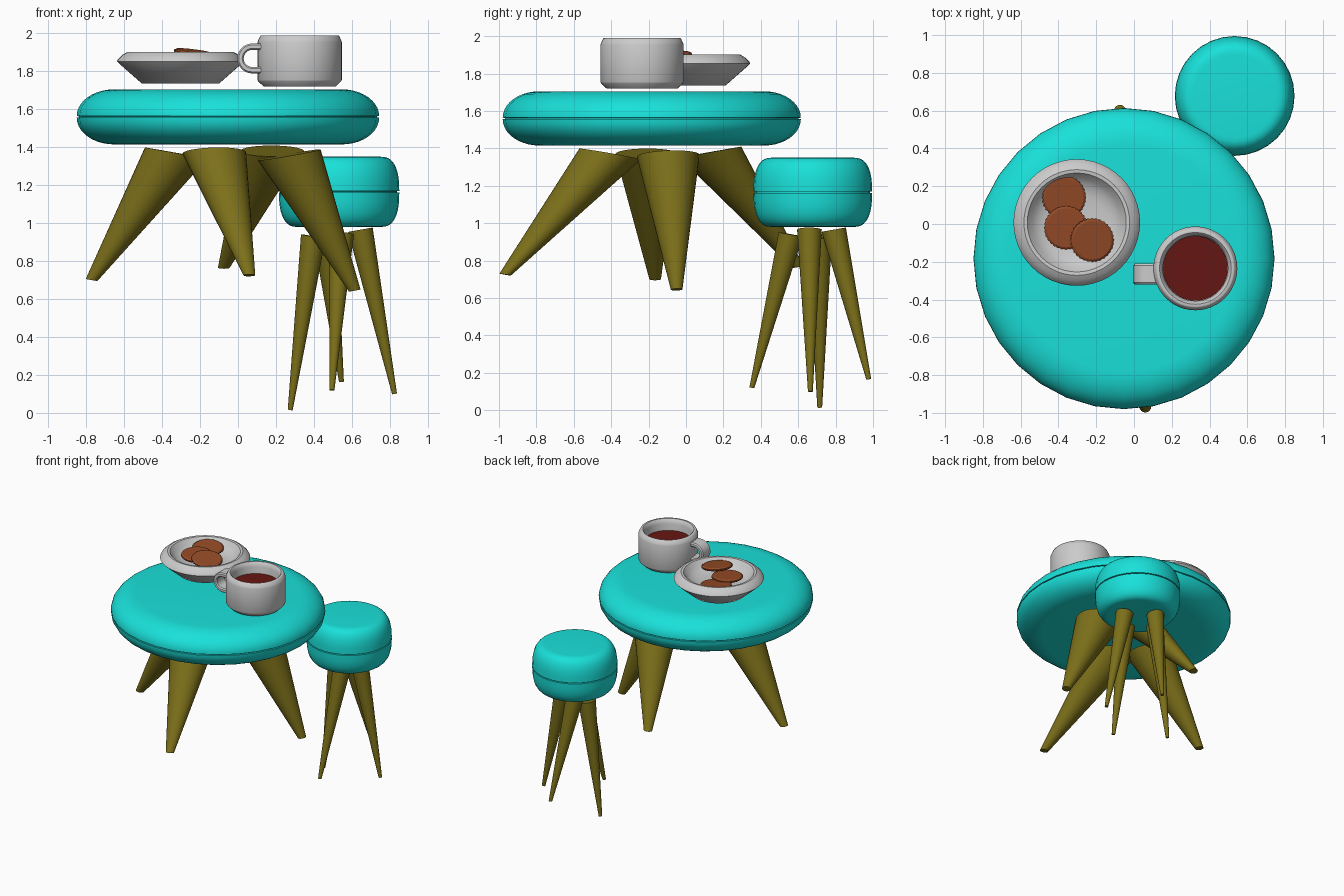
import bpy, bmesh
from math import sin, cos, pi, radians
from mathutils import Vector, Matrix

if "Cube" in bpy.data.objects:
    bpy.data.objects.remove(bpy.data.objects["Cube"])


def material(name, rgb):
    m = bpy.data.materials.new(name)
    m.diffuse_color = (*rgb, 1)
    m.use_nodes = True
    m.node_tree.nodes["Principled BSDF"].inputs["Base Color"].default_value = m.diffuse_color
    return m


TEAL = material("teal", (0.01, 0.75, 0.70))
OLIVE = material("olive", (0.20, 0.16, 0.01))
BISCUIT = material("biscuit", (0.30, 0.07, 0.02))
TEA = material("tea", (0.13, 0.008, 0.006))


def finish(name, bm, mat=None, angle=35):
    bmesh.ops.recalc_face_normals(bm, faces=bm.faces)
    me = bpy.data.meshes.new(name)
    bm.to_mesh(me)
    bm.free()
    ob = bpy.data.objects.new(name, me)
    bpy.context.collection.objects.link(ob)
    if mat:
        me.materials.append(mat)
    bpy.ops.object.select_all(action='DESELECT')
    ob.select_set(True)
    bpy.context.view_layer.objects.active = ob
    bpy.ops.object.shade_smooth_by_angle(angle=radians(angle))
    return ob


def loft(bm, rings):
    """Skin a list of point rings and cap both ends."""
    vs = [[bm.verts.new(p) for p in ring] for ring in rings]
    n = len(vs[0])
    for a, b in zip(vs, vs[1:]):
        for i in range(n):
            j = (i + 1) % n
            bm.faces.new((a[i], a[j], b[j], b[i]))
    bm.faces.new(vs[0][::-1])
    bm.faces.new(vs[-1])


def lathe(name, profile, centre, mat=None, n=32, ripple=0, tilt=None):
    """Spin (radius, z) points; ripple makes a crinkled edge."""
    x, y = centre[:2]
    z0 = centre[2] if len(centre) > 2 else 0
    rings = [[(r * (1 - ripple * (i % 2)) * cos(2 * pi * i / n),
               r * (1 - ripple * (i % 2)) * sin(2 * pi * i / n), z)
              for i in range(n)] for r, z in profile]
    bm = bmesh.new()
    loft(bm, rings)
    m = Matrix.Translation((x, y, z0))
    if tilt:
        m = m @ Matrix.Rotation(radians(tilt[0]), 4, 'X') @ Matrix.Rotation(radians(tilt[1]), 4, 'Y')
    bm.transform(m)
    return finish(name, bm, mat)


def cushion(name, centre, r, flat, z, h, power):
    """Rounded disc with a thin seam groove round the middle."""
    half = []
    for k in range(11):
        a = pi / 2 * k / 10
        half.append((flat + (r - flat) * cos(a) ** power, 0.004 + (h - 0.004) * sin(a) ** power))
    prof = [(rr, z - zz) for rr, zz in reversed(half)]
    prof += [(r - 0.012, z - 0.003), (r - 0.012, z + 0.003)]
    prof += [(rr, z + zz) for rr, zz in half]
    return lathe(name, prof, centre, TEAL, 32)


def leg(name, centre, top, foot, r_top, r_foot, tilt=10, n=32):
    """Slanted taper whose end discs both rise outward."""
    top, foot = Vector(top), Vector(foot)
    d = Vector((foot.x - centre[0], foot.y - centre[1], 0)).normalized()
    u = d * cos(radians(tilt)) + Vector((0, 0, sin(radians(tilt))))
    v = Vector((-d.y, d.x, 0))
    bm = bmesh.new()
    loft(bm, [[c + (u * cos(2 * pi * i / n) + v * sin(2 * pi * i / n)) * r for i in range(n)]
              for c, r in ((foot, r_foot), (top, r_top))])
    return finish(name, bm, OLIVE)


# Table
T = (-0.053, -0.183)
cushion("table_top", T, 0.797, 0.60, 1.56, 0.145, 1.0)
for side, top, foot in (
        ("left", (-0.325, -0.21, 1.37), (-0.772, -0.165, 0.70)),
        ("front", (-0.125, -0.405, 1.37), (0.06, -0.967, 0.725)),
        ("right", (0.27, -0.095, 1.36), (0.615, -0.05, 0.645)),
        ("back", (0.18, 0.13, 1.38), (-0.075, 0.60, 0.765))):
    leg("table_leg_" + side, T, top, foot, 0.168, 0.031)

# Stool
S = (0.533, 0.678)
cushion("stool_seat", S, 0.317, 0.22, 1.165, 0.185, 0.8)
for side, top, foot in (
        ("left", (0.397, 0.715, 0.93), (0.275, 0.715, 0.015)),
        ("front", (0.545, 0.56, 0.94), (0.495, 0.352, 0.12)),
        ("right", (0.645, 0.66, 0.965), (0.825, 0.665, 0.10)),
        ("back", (0.455, 0.79, 0.965), (0.545, 0.977, 0.165))):
    leg("stool_leg_" + side, S, top, foot, 0.066, 0.013)

# Plate
lathe("plate", [(0.19, 1.735), (0.205, 1.737), (0.32, 1.838), (0.335, 1.853), (0.33, 1.864),
                (0.305, 1.888), (0.28, 1.902), (0.262, 1.9), (0.235, 1.865), (0.2, 1.838),
                (0.15, 1.825), (0.05, 1.822)], (-0.303, 0.008), n=48)

# Biscuits
disc = [(0.105, -0.013), (0.117, -0.005), (0.117, 0.005), (0.105, 0.013)]
for i, (pos, tilt) in enumerate((((-0.37, 0.14, 1.862), (4, 4)),
                                 ((-0.36, -0.02, 1.868), (3, 2)),
                                 ((-0.222, -0.085, 1.893), (5, 8)))):
    lathe("biscuit_%d" % (i + 1), disc, pos, BISCUIT, 64, 0.04, tilt)

# Cup and tea
C = (0.325, -0.235)
lathe("cup", [(0.19, 1.72), (0.219, 1.748), (0.222, 1.755), (0.222, 1.955), (0.219, 1.963),
              (0.208, 1.987), (0.203, 1.99), (0.19, 1.99), (0.184, 1.985), (0.172, 1.955),
              (0.172, 1.77), (0.16, 1.755)], C, n=48)
lathe("tea", [(0.17, 1.85), (0.171, 1.9)], C, TEA, 48)

# Cup handle: a flat strap bent into a D
path = [(0.13, 0.062), (0.075, 0.062)]
path += [(0.075 - 0.062 * sin(pi * k / 12), 0.062 * cos(pi * k / 12)) for k in range(1, 12)]
path += [(0.075, -0.062), (0.13, -0.062)]
section = [(-0.055, -0.009), (-0.046, -0.017), (0.046, -0.017), (0.055, -0.009),
           (0.055, 0.009), (0.046, 0.017), (-0.046, 0.017), (-0.055, 0.009)]
rings = []
for k, (x, z) in enumerate(path):
    a, b = path[max(k - 1, 0)], path[min(k + 1, len(path) - 1)]
    t = Vector((b[0] - a[0], 0, b[1] - a[1])).normalized()
    nrm = Vector((t.z, 0, -t.x))
    rings.append([Vector((x, -0.265 + w, 1.868 + z)) + nrm * h for w, h in section])
bm = bmesh.new()
loft(bm, rings)
finish("cup_handle", bm)
